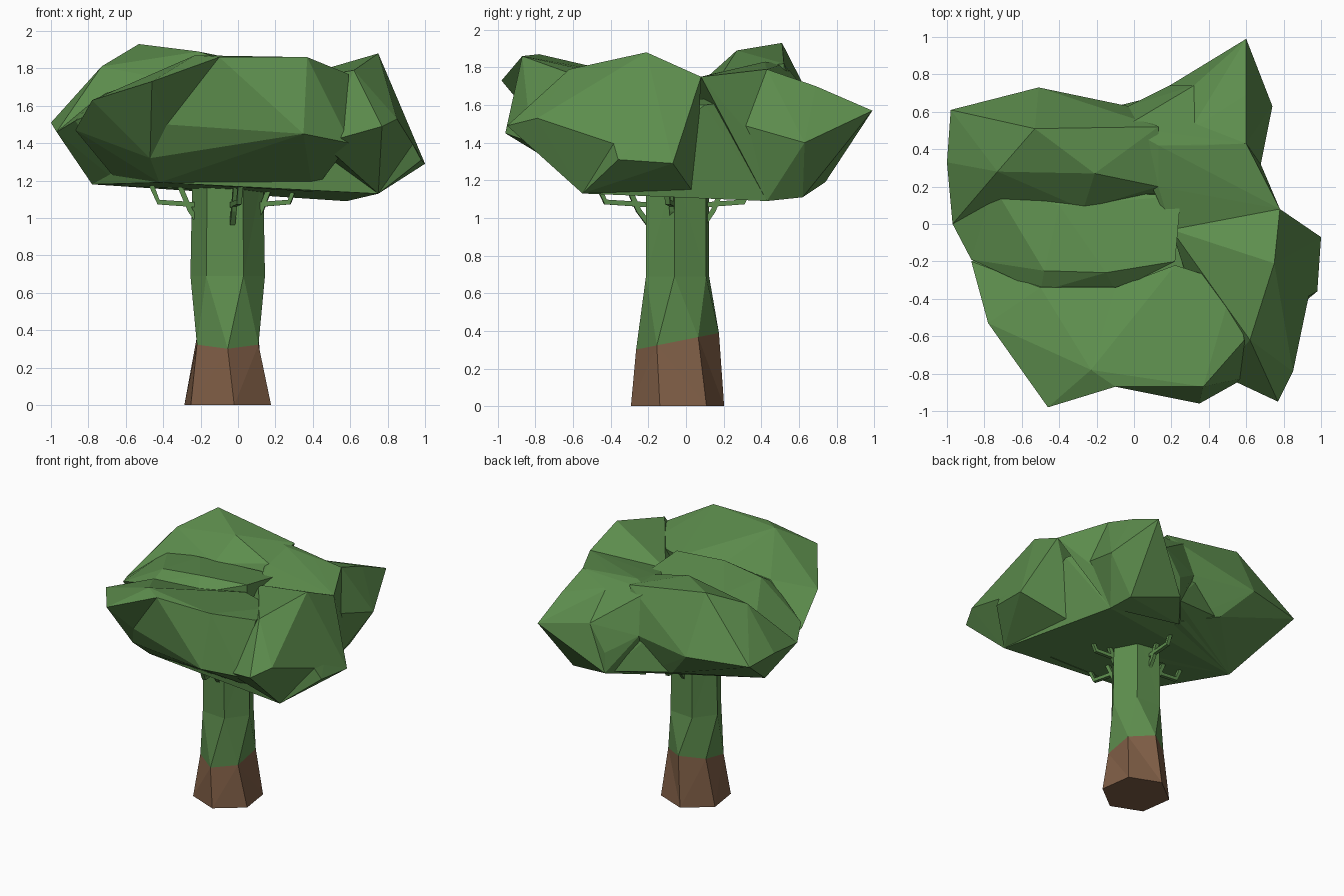
import bpy
import bmesh
import math
from mathutils import Vector, Matrix

default_cube = bpy.data.objects.get("Cube")
if default_cube:
    bpy.data.objects.remove(default_cube, do_unlink=True)


def make_material(name, colour):
    material = bpy.data.materials.new(name)
    material.use_nodes = True
    material.diffuse_color = (*colour, 1)
    shader = next(n for n in material.node_tree.nodes if n.type == "BSDF_PRINCIPLED")
    shader.inputs["Base Color"].default_value = (*colour, 1)
    shader.inputs["Roughness"].default_value = 0.9
    return material


leaf_green = make_material("leaf green", (0.11, 0.27, 0.075))
bark_brown = make_material("bark brown", (0.21, 0.11, 0.06))


def finish(name, bm, *materials):
    """Turn a bmesh into a flat shaded object."""
    bmesh.ops.recalc_face_normals(bm, faces=bm.faces[:])
    mesh = bpy.data.meshes.new(name)
    bm.to_mesh(mesh)
    bm.free()
    for material in materials:
        mesh.materials.append(material)
    obj = bpy.data.objects.new(name, mesh)
    bpy.context.scene.collection.objects.link(obj)
    return obj


def foliage_clump(name, points):
    """Wrap a faceted hull around the corner points of one clump."""
    bm = bmesh.new()
    corners = [bm.verts.new(point) for point in points]
    hull = bmesh.ops.convex_hull(bm, input=corners)
    loose = set(hull["geom_interior"]) | set(hull["geom_unused"])
    bmesh.ops.delete(bm, geom=[v for v in loose if isinstance(v, bmesh.types.BMVert)],
                     context="VERTS")
    return finish(name, bm, leaf_green)


def loft(bm, rings):
    """Skin a list of equal rings of vertices and cap it; returns the faces per level."""
    levels = []
    count = len(rings[0])
    for lower, upper in zip(rings, rings[1:]):
        level = []
        for i in range(count):
            j = (i + 1) % count
            level.append(bm.faces.new((lower[i], lower[j], upper[j], upper[i])))
        levels.append(level)
    levels[0].append(bm.faces.new(rings[0][::-1]))
    levels[-1].append(bm.faces.new(rings[-1]))
    return levels


# Twisted six-sided trunk: height, radius in x, radius in y, turn, slope
trunk_profile = [
    (0.0, 0.25, 0.25, -82, 0),
    (0.345, 0.19, 0.22, -90, 0.2),
    (0.69, 0.2, 0.185, -65, 0),
    (1.25, 0.19, 0.185, -65, 0),
]
trunk_centre = Vector((-0.055, -0.045, 0))
bm = bmesh.new()
rings = []
for height, rx, ry, turn, slope in trunk_profile:
    ring = []
    for side in range(6):
        angle = math.radians(turn + 60 * side)
        y = ry * math.sin(angle)
        offset = Vector((rx * math.cos(angle), y, height + slope * y))
        ring.append(bm.verts.new(trunk_centre + offset))
    rings.append(ring)
levels = loft(bm, rings)
for face in levels[0]:
    face.material_index = 1
side_faces = [f for level in levels for f in level if len(f.verts) == 4]
bmesh.ops.triangulate(bm, faces=side_faces)
finish("trunk", bm, leaf_green, bark_brown)


# Small forked branches on four sides of the trunk
def tube(bm, path, radius):
    rings = []
    for i, point in enumerate(path):
        direction = path[min(i + 1, len(path) - 1)] - path[max(i - 1, 0)]
        turn = direction.to_track_quat("Z", "Y")
        ring = []
        for k in range(4):
            angle = math.pi * (k / 2 + 0.25)
            spoke = Vector((math.cos(angle), math.sin(angle), 0)) * radius
            ring.append(bm.verts.new(point + turn @ spoke))
        rings.append(ring)
    loft(bm, rings)


stem = [(0.15, 0, 0.97), (0.2, 0, 1.04), (0.26, 0, 1.18)]
fork = [(0.15, 0, 1.07), (0.37, 0, 1.085), (0.41, 0, 1.18)]
for side, quarter, reach in (("right", 2, 1), ("front", 3.1, 1.05),
                             ("left", -0.1, 0.9), ("back", 1, 0.95)):
    bm = bmesh.new()
    place = Matrix.Translation(trunk_centre) @ Matrix.Rotation(quarter * math.pi / 2, 4, "Z")
    for path in (stem, fork):
        tube(bm, [place @ Vector((x * reach, y, z)) for x, y, z in path], 0.019)
    finish(side + "_branch", bm, leaf_green)


# Overlapping faceted clumps of the crown, around a broad core
foliage_clump("core_foliage", [
    (-0.78, 0.13, 1.18), (-0.63, -0.06, 1.18), (-0.3, 0.58, 1.27),
    (0.19, 0.7, 1.19), (0.58, 0.43, 1.09), (0.75, -0.55, 1.13),
    (-0.42, -0.5, 1.19), (-0.5, -0.45, 1.6), (0.5, -0.6, 1.6),
    (0.55, 0.5, 1.65), (-0.1, 0.6, 1.5), (0.72, 0.1, 1.6),
    (-0.85, 0.1, 1.5),
])
foliage_clump("front_right_foliage", [
    (-0.46, -0.98, 1.73), (-0.23, -0.78, 1.87), (-0.1, -0.87, 1.86),
    (-0.78, -0.53, 1.63), (-0.87, -0.2, 1.47), (-0.38, -0.76, 1.5),
    (-0.47, -0.64, 1.32), (-0.42, -0.5, 1.19), (-0.63, -0.06, 1.18),
    (-0.5, -0.34, 1.7), (-0.1, -0.34, 1.73),
])
foliage_clump("front_foliage", [
    (-0.23, -0.78, 1.87), (-0.1, -0.87, 1.86), (0.37, -0.87, 1.86),
    (0.05, -0.87, 1.53), (0.28, -0.88, 1.67), (0.35, -0.96, 1.45),
    (-0.38, -0.76, 1.5), (-0.47, -0.64, 1.32), (-0.1, -0.34, 1.73),
    (0.22, -0.22, 1.74), (0.53, -0.32, 1.74), (0.59, -0.62, 1.77),
    (-0.42, -0.5, 1.19), (0.4, -0.45, 1.14), (0.6, -0.82, 1.4),
])
foliage_clump("left_foliage", [
    (0.77, -0.95, 1.49), (0.85, -0.79, 1.53), (0.62, -0.62, 1.79),
    (0.75, -0.21, 1.88), (0.53, -0.32, 1.75), (0.78, 0.08, 1.75),
    (0.87, -0.02, 1.5), (1.0, -0.07, 1.29), (0.85, -0.43, 1.58),
    (0.75, -0.55, 1.13), (0.58, 0.05, 1.12), (0.2, -0.03, 1.72),
    (0.45, -0.8, 1.4),
])
foliage_clump("left_tip_foliage", [
    (1.0, -0.07, 1.29), (0.98, -0.36, 1.31), (0.85, -0.43, 1.55),
    (0.75, -0.55, 1.13), (0.78, 0.08, 1.75),
])
foliage_clump("back_left_foliage", [
    (-0.03, 0.63, 1.5), (0.19, 0.74, 1.35), (0.32, 0.74, 1.55),
    (0.37, 0.42, 1.81), (-0.05, 0.52, 1.82), (0.13, 0.42, 1.83),
    (0.6, 0.43, 1.79), (0.67, 0.28, 1.5), (0.78, 0.08, 1.75),
    (0.2, -0.03, 1.72), (0.58, 0.43, 1.09), (0.55, 0.62, 1.11),
    (0.19, 0.74, 1.19), (0.0, 0.5, 1.14), (0.13, 0.2, 1.78),
])
foliage_clump("back_left_spike_foliage", [
    (0.6, 0.99, 1.57), (0.32, 0.74, 1.55), (0.6, 0.69, 1.7),
    (0.74, 0.63, 1.4), (0.67, 0.28, 1.5), (0.6, 0.43, 1.79),
    (0.58, 0.43, 1.09), (0.55, 0.62, 1.11), (0.3, 0.5, 1.75),
    (0.19, 0.74, 1.19),
])
foliage_clump("back_right_foliage", [
    (-0.98, 0.61, 1.5), (-0.51, 0.73, 1.5), (-0.03, 0.63, 1.5),
    (-1.0, 0.33, 1.51), (-0.97, 0.0, 1.46), (-0.53, 0.51, 1.93),
    (-0.21, 0.27, 1.89), (-0.73, 0.28, 1.81), (0.13, 0.52, 1.82),
    (0.13, 0.2, 1.78), (-0.27, 0.08, 1.72), (-0.78, 0.13, 1.18),
    (-0.75, 0.3, 1.3), (-0.3, 0.6, 1.27), (0.0, 0.5, 1.16),
    (0.0, -0.1, 1.14),
])
foliage_clump("middle_foliage", [
    (-0.87, -0.19, 1.52), (-0.97, 0.0, 1.46), (-0.48, -0.25, 1.75),
    (-0.15, -0.26, 1.79), (0.22, -0.2, 1.79), (0.25, 0.15, 1.74),
    (-0.4, 0.1, 1.73), (-0.75, 0.2, 1.65), (-0.78, 0.13, 1.18),
    (-0.63, -0.06, 1.18), (-0.5, -0.36, 1.68), (-0.1, -0.36, 1.7),
    (0.2, -0.2, 1.15), (0.0, 0.2, 1.15),
])
